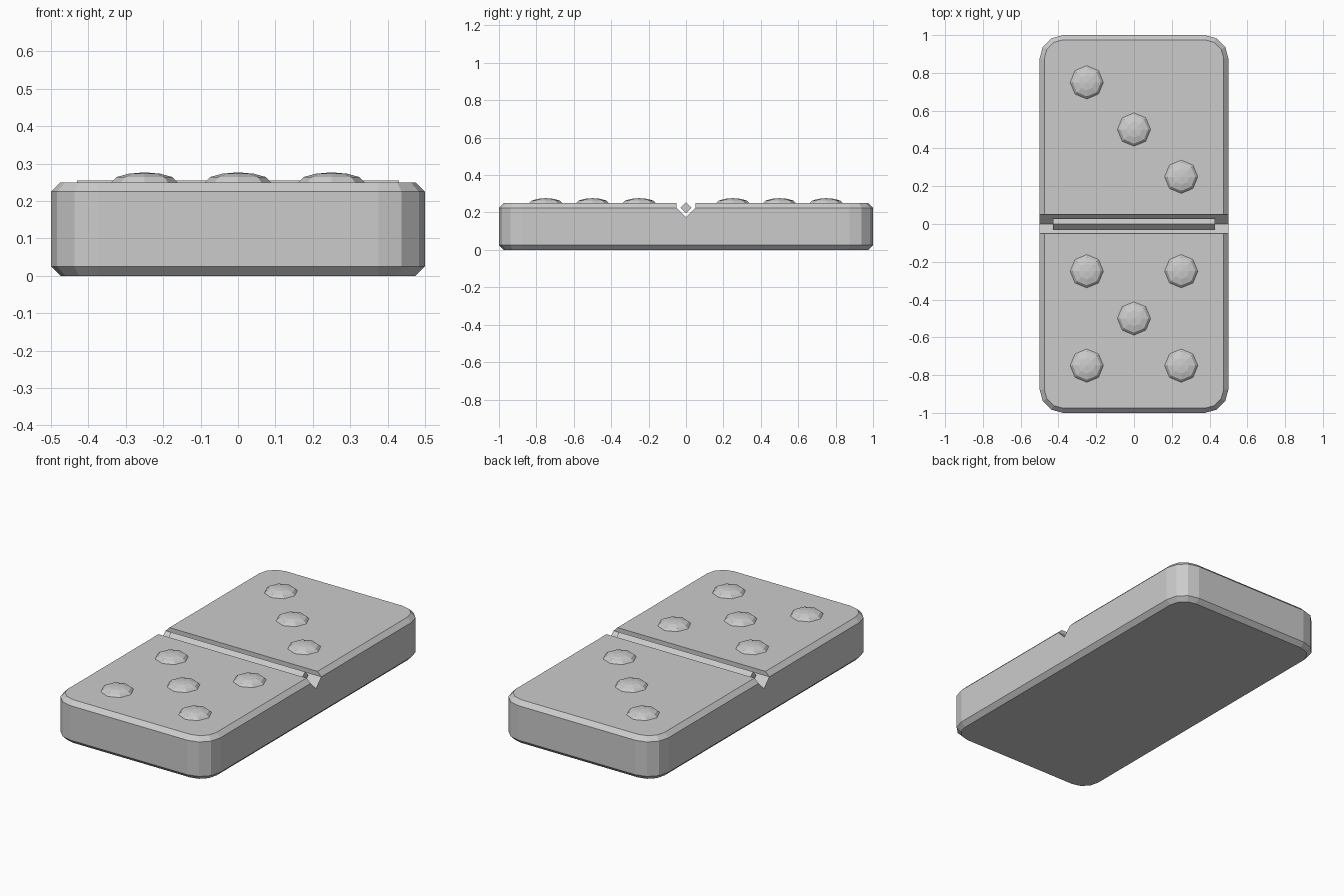
import bpy
from math import cos, sin, pi

if "Cube" in bpy.data.objects:
    bpy.data.objects.remove(bpy.data.objects["Cube"])


def make_object(name, verts, faces):
    mesh = bpy.data.meshes.new(name)
    mesh.from_pydata(verts, [], faces)
    obj = bpy.data.objects.new(name, mesh)
    bpy.context.collection.objects.link(obj)
    return obj


def loft(name, rings):
    """Skin equal-sized rings from bottom to top and cap both ends."""
    n = len(rings[0])
    verts = [v for ring in rings for v in ring]
    faces = [list(range(n))[::-1], list(range(len(verts) - n, len(verts)))]
    for r in range(len(rings) - 1):
        for i in range(n):
            j = (i + 1) % n
            faces.append([r * n + i, r * n + j, (r + 1) * n + j, (r + 1) * n + i])
    return make_object(name, verts, faces)


def rounded_ring(z, radius):
    """Rounded rectangle with three segments per corner."""
    ring = []
    for q, (sx, sy) in enumerate([(1, 1), (-1, 1), (-1, -1), (1, -1)]):
        for k in range(4):
            a = q * pi / 2 + k * pi / 6
            ring.append((sx * 0.375 + radius * cos(a), sy * 0.875 + radius * sin(a), z))
    return ring


def x_prism(name, profile, half):
    """Extrude a counter-clockwise (y, z) profile along x."""
    return loft(name, [[(x, y, z) for y, z in profile] for x in (-half, half)])


def pip(x, y):
    """Low eight-sided dome, slightly sunk into the tile."""
    levels = [(0.24, 0.088), (0.25, 0.088), (0.264, 0.0745), (0.273, 0.042), (0.2765, 0.002)]
    loft("pip", [[(x + r * cos(i * pi / 4), y + r * sin(i * pi / 4), z)
                  for i in range(8)] for z, r in levels])


# Tile body with chamfered top and bottom edges
body = loft("tile_body", [rounded_ring(z, r) for z, r in
                          [(0, 0.1), (0.025, 0.125), (0.225, 0.125), (0.25, 0.1)]])

# Groove across the middle
cutter = x_prism("groove_cutter", [(0, 0.175), (0.05, 0.225), (0.05, 0.3),
                                   (-0.05, 0.3), (-0.05, 0.225)], 0.6)
cutter.hide_render = True
cut = body.modifiers.new("groove", 'BOOLEAN')
cut.operation = 'DIFFERENCE'
cut.solver = 'EXACT'
cut.object = cutter
bpy.context.view_layer.objects.active = body
bpy.ops.object.modifier_apply(modifier=cut.name)
bpy.data.objects.remove(cutter)

# Diamond-section divider bar in the groove
x_prism("divider_bar", [(0, 0.195), (0.03, 0.225), (0, 0.255), (-0.03, 0.225)], 0.43)

# Three pips on the back half
for px, py in [(-0.25, 0.75), (0, 0.5), (0.25, 0.25)]:
    pip(px, py)

# Five pips on the front half
pip(0, -0.5)
for px in (-0.25, 0.25):
    for py in (-0.25, -0.75):
        pip(px, py)
